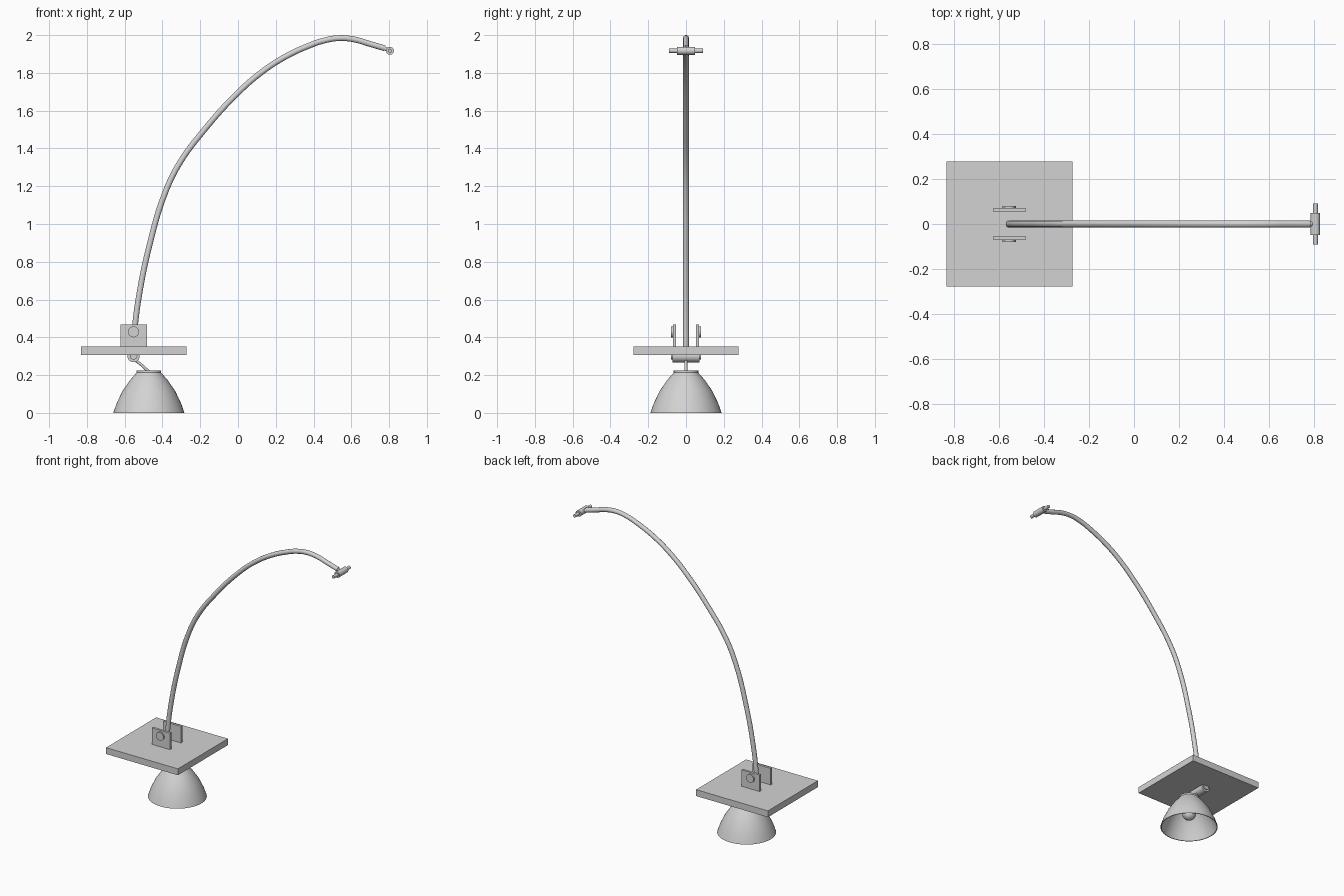
import bpy, bmesh, math
from mathutils import Vector

if "Cube" in bpy.data.objects:
    bpy.data.objects.remove(bpy.data.objects["Cube"])

grey = bpy.data.materials.new("light_grey")
grey.diffuse_color = (0.65, 0.65, 0.65, 1)
grey.use_nodes = True
grey.node_tree.nodes["Principled BSDF"].inputs["Base Color"].default_value = grey.diffuse_color


def finish(ob, name, smooth=True):
    ob.name = name
    ob.data.materials.clear()
    ob.data.materials.append(grey)
    bpy.ops.object.select_all(action='DESELECT')
    ob.select_set(True)
    bpy.context.view_layer.objects.active = ob
    if smooth:
        bpy.ops.object.shade_smooth_by_angle(angle=math.radians(40))
    return ob


def box(name, lo, hi):
    lo, hi = Vector(lo), Vector(hi)
    bpy.ops.mesh.primitive_cube_add(size=1, location=(lo + hi) / 2)
    ob = bpy.context.object
    ob.scale = hi - lo
    return finish(ob, name, False)


def rod_y(name, x, z, r, y0, y1, sides=24):
    bpy.ops.mesh.primitive_cylinder_add(vertices=sides, radius=r, depth=abs(y1 - y0),
                                        location=(x, (y0 + y1) / 2, z),
                                        rotation=(math.pi / 2, 0, 0))
    return finish(bpy.context.object, name)


def tube(name, pts, r):
    # smooth tube through (x, z) points in the y = 0 plane
    cu = bpy.data.curves.new(name, 'CURVE')
    cu.dimensions = '3D'
    cu.bevel_depth, cu.bevel_resolution = r, 3
    cu.resolution_u, cu.use_fill_caps = 6, True
    sp = cu.splines.new('BEZIER')
    sp.bezier_points.add(len(pts) - 1)
    for p, (x, z) in zip(sp.bezier_points, pts):
        p.co = (x, 0, z)
        p.handle_left_type = p.handle_right_type = 'AUTO'
    ob = bpy.data.objects.new(name, cu)
    bpy.context.collection.objects.link(ob)
    bpy.ops.object.select_all(action='DESELECT')
    ob.select_set(True)
    bpy.context.view_layer.objects.active = ob
    bpy.ops.object.convert(target='MESH')
    return finish(bpy.context.object, name)


def lathe(name, profile, x, sides=48):
    # revolve (radius, z) points around a vertical axis at x
    bm = bmesh.new()
    vs = [bm.verts.new((r, 0, z)) for r, z in profile]
    es = [bm.edges.new(p) for p in zip(vs, vs[1:])]
    bmesh.ops.spin(bm, geom=vs + es, cent=(0, 0, 0), axis=(0, 0, 1),
                   angle=math.tau, steps=sides, use_merge=True)
    bmesh.ops.remove_doubles(bm, verts=bm.verts, dist=1e-5)
    bmesh.ops.recalc_face_normals(bm, faces=bm.faces)
    me = bpy.data.meshes.new(name)
    bm.to_mesh(me)
    bm.free()
    ob = bpy.data.objects.new(name, me)
    ob.location.x = x
    bpy.context.collection.objects.link(ob)
    return finish(ob, name)


# base plate with two upright brackets and bolts
PX = -0.553
box("base_plate", (-0.832, -0.278, 0.307), (-0.273, 0.278, 0.352))
for s, side in ((-1, "front"), (1, "back")):
    a, b = sorted((s * 0.053, s * 0.070))
    box(side + "_bracket", (-0.622, a, 0.35), (-0.481, b, 0.468))
    rod_y(side + "_bolt", PX, 0.429, 0.029, s * 0.065, s * 0.08)

# curved arm
tube("arm", [(-0.553, 0.35), (-0.545, 0.463), (-0.521, 0.638), (-0.468, 0.89),
             (-0.389, 1.157), (-0.31, 1.321), (-0.177, 1.50), (-0.008, 1.687),
             (0.124, 1.803), (0.246, 1.883), (0.378, 1.945), (0.458, 1.972),
             (0.537, 1.984), (0.616, 1.977), (0.696, 1.954), (0.778, 1.930)], 0.016)

# hinge at the arm tip
tube("tip_stub", [(0.765, 1.934), (0.804, 1.917)], 0.011)
rod_y("tip_barrel", 0.804, 1.917, 0.021, -0.048, 0.048)
rod_y("tip_pin", 0.804, 1.917, 0.011, -0.09, 0.09)

# hinge under the plate and the thin stem to the shade
rod_y("lower_barrel", PX, 0.300, 0.032, -0.072, 0.072)
rod_y("lower_pin", PX, 0.302, 0.020, -0.080, 0.080)
tube("shade_stem", [(PX, 0.285), (-0.515, 0.257), (-0.472, 0.218)], 0.008)

# thin open shade: outer wall up, inner wall down
SX = -0.472
outer = [(0.188, 0), (0.171, 0.05), (0.140, 0.115), (0.101, 0.172), (0.065, 0.213)]
inner = [(r - 0.005, max(z - 0.003, 0)) for r, z in reversed(outer)]
lathe("shade", outer + [(0, 0.213), (0, 0.209)] + inner + [outer[0]], SX)
lathe("shade_cap", [(0, 0.208), (0.065, 0.208), (0.065, 0.224), (0, 0.224)], SX)

# bulb with neck
arc = [(0.045 * math.sin(t), 0.10 - 0.045 * math.cos(t))
       for t in (i * math.radians(15) for i in range(11))]
lathe("bulb", [(0, arc[0][1])] + arc[1:] + [(0.022, 0.155), (0.022, 0.21), (0, 0.21)], SX, 32)
